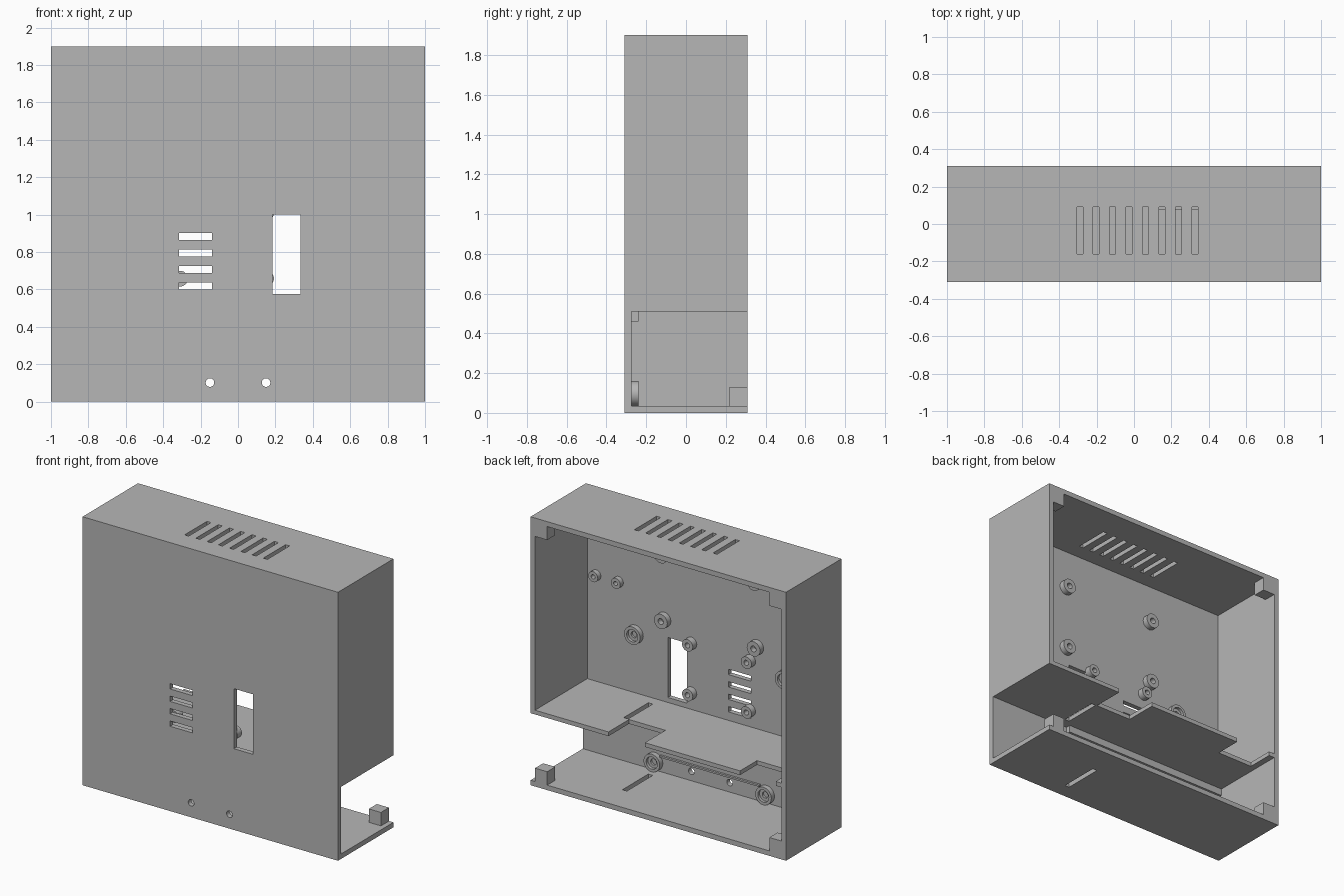
import bpy, bmesh, math

if "Cube" in bpy.data.objects:
    bpy.data.objects.remove(bpy.data.objects["Cube"])

grey = bpy.data.materials.new("plain_grey")
grey.use_nodes = True
GREY = (0.47, 0.47, 0.47, 1)
grey.diffuse_color = GREY
grey.node_tree.nodes["Principled BSDF"].inputs["Base Color"].default_value = GREY

W, D, H, T = 1.0, 0.31, 1.9, 0.035      # half width, half depth, height, wall
IX, IY = W - T, T - D                   # inner side wall, inner front wall
SHELF = 0.51                            # underside of the shelf


def make(name, bm):
    bmesh.ops.recalc_face_normals(bm, faces=bm.faces)
    me = bpy.data.meshes.new(name)
    bm.to_mesh(me)
    bm.free()
    me.materials.append(grey)
    ob = bpy.data.objects.new(name, me)
    bpy.context.collection.objects.link(ob)
    return ob


def box(name, x, y, z):
    bm = bmesh.new()
    bmesh.ops.create_cube(bm, size=1)
    for v in bm.verts:
        v.co = [r[0] if c < 0 else r[1] for c, r in zip(v.co, (x, y, z))]
    return make(name, bm)


def lathe(name, x, z, profile, n=32):
    """Spin a closed (radius, y) profile round an axis along y."""
    bm = bmesh.new()
    rings = []
    for i in range(n):
        a = 2 * math.pi * i / n
        rings.append([bm.verts.new((x + r * math.cos(a), y, z + r * math.sin(a)))
                      for r, y in profile])
    m = len(profile)
    for i in range(n):
        p, q = rings[i], rings[(i + 1) % n]
        for j in range(m):
            k = (j + 1) % m
            bm.faces.new((p[j], p[k], q[k], q[j]))
    return smooth(make(name, bm))


def rod(name, x, z, r, y0, y1):
    bm = bmesh.new()
    bmesh.ops.create_cone(bm, cap_ends=True, segments=24, radius1=r, radius2=r, depth=1)
    for v in bm.verts:
        v.co = (x + v.co.x, y0 + (v.co.z + 0.5) * (y1 - y0), z + v.co.y)
    return make(name, bm)


def smooth(ob):
    bpy.ops.object.select_all(action='DESELECT')
    ob.select_set(True)
    bpy.context.view_layer.objects.active = ob
    bpy.ops.object.shade_smooth_by_angle(angle=math.radians(35))
    return ob


def cut(ob, cutters):
    """Subtract the cutters, bake the result and drop the cutters."""
    for c in cutters:
        c.hide_render = True
        mod = ob.modifiers.new("cut", 'BOOLEAN')
        mod.operation, mod.solver, mod.object = 'DIFFERENCE', 'EXACT', c
    dg = bpy.context.evaluated_depsgraph_get()
    me = bpy.data.meshes.new_from_object(ob.evaluated_get(dg))
    ob.modifiers.clear()
    ob.data = me
    for c in cutters:
        bpy.data.objects.remove(c)
    return smooth(ob)


# Enclosure shell, open at the back and low on one side
shell = box("enclosure_shell", (-W, W), (-D, D), (0, H))
cuts = [box("cavity", (-IX, IX), (IY, 0.5), (T, H - T)),
        box("side_opening", (0.9, 1.1), (IY, 0.5), (T, SHELF)),
        box("window", (0.185, 0.335), (-0.4, -0.2), (0.575, 1.0)),
        box("floor_slot", (0.4, 0.435), (-0.2, 0.09), (-0.1, 0.1))]
for i in range(8):
    x = -0.29 + i * 0.088
    cuts.append(box("roof_slot", (x - 0.016, x + 0.016), (-0.16, 0.09), (1.8, 2)))
for i in range(4):
    z = 0.6 + i * 0.088
    cuts.append(box("front_slot", (-0.315, -0.14), (-0.4, -0.2), (z, z + 0.038)))
rings = [(s * x, z) for s in (-1, 1) for x, z in ((0.59, 0.957), (0.437, 0.097))]
for x, z in rings + [(-0.15, 0.102), (0.15, 0.102)]:
    cuts.append(rod("screw_hole", x, z, 0.023, -0.4, -0.2))
cut(shell, cuts)

# Inner shelf with notched back edge
outline = [(-IX, IY), (IX, IY), (IX, D), (0.39, D), (0.39, 0.08), (0.105, 0.08),
           (0.105, D), (-0.64, D), (-0.64, 0.12), (-0.92, 0.12), (-0.92, D), (-IX, D)]
bm = bmesh.new()
face = bm.faces.new([bm.verts.new((x, y, SHELF)) for x, y in outline])
up = bmesh.ops.extrude_face_region(bm, geom=[face])
for v in up["geom"]:
    if isinstance(v, bmesh.types.BMVert):
        v.co.z += 0.03
shelf = make("inner_shelf", bm)
cut(shelf, [box("shelf_slot", (0.4, 0.435), (-0.2, 0.075), (0.4, 0.6))])

# Ribs on the inside of the front wall
box("shelf_rib", (-IX, 0.36), (IY - 0.01, IY + T), (0.46, SHELF + 0.01))
box("lower_rib", (-0.39, 0.39), (IY - 0.01, IY + 0.015), (0.142, 0.155))

# Corner blocks with screw holes
for s, side in ((1, "left"), (-1, "right")):
    for z, level in ((T, "lower"), (H - T - 0.095, "upper")):
        # The block beside the opening stands on the floor alone
        xs = sorted((s * 0.87, s * IX))
        block = box(f"{level}_{side}_corner_block", xs, (0.22, D), (z, z + 0.095))
        cut(block, [rod("bore", s * 0.918, z + 0.045, 0.024, 0.24, 0.4)])

# Stepped rings round the outer screw holes
step = [(0.022, IY - 0.005), (0.063, IY - 0.005), (0.063, IY + T), (0.043, IY + T),
        (0.043, IY + 0.015), (0.022, IY + 0.015)]
for x, z in rings:
    lathe("screw_ring", x, z, step)


# Hollow standoffs for boards
def standoff(name, x, z, r, hole, h):
    lathe(name, x, z, [(hole, IY - 0.005), (r, IY - 0.005), (r, IY + h), (hole, IY + h)])


for x in (-0.363, 0.363):
    for z in (1.12, 1.585):
        standoff("large_standoff", x, z, 0.052, 0.021, 0.04)
for x in (-0.31, 0.15):
    for z in (0.658, 1.01):
        standoff("medium_standoff", x, z, 0.042, 0.018, 0.045)
for x in (0.72, 0.896):
    standoff("small_standoff", x, 1.292, 0.037, 0.015, 0.035)
